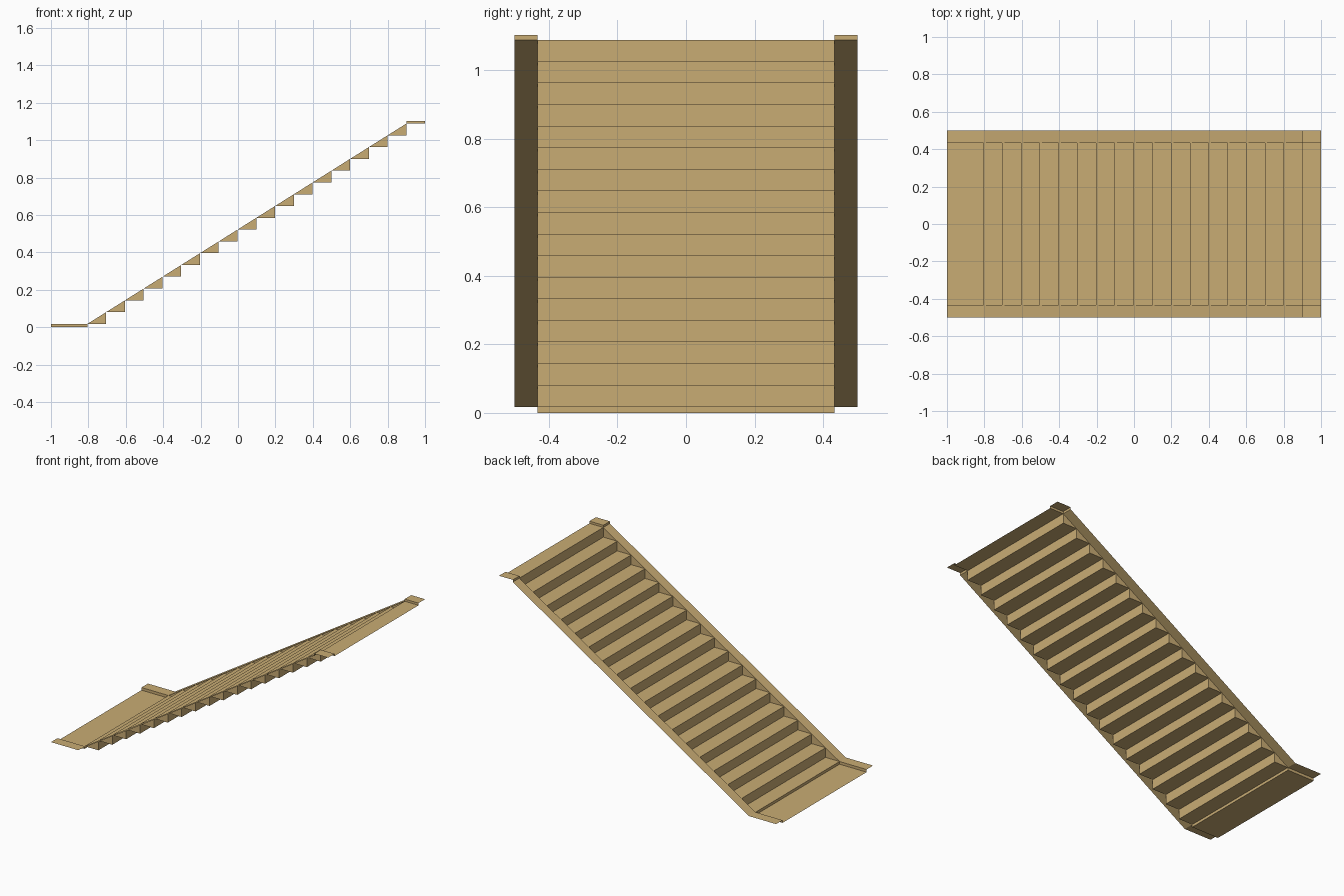
import bpy
import bmesh

cube = bpy.data.objects.get("Cube")
if cube:
    bpy.data.objects.remove(cube, do_unlink=True)

# Main dimensions
STEPS = 17
X0, X1, END = -0.805, 0.9, 1.0
LOW, HIGH, TOP = 0.0175, 1.0885, 1.103
INNER, OUTER = 0.433, 0.5
RUN = (X1 - X0) / STEPS
RISE = (HIGH - LOW) / STEPS

tan = bpy.data.materials.new("tan")
tan.use_nodes = True
colour = (0.584, 0.413, 0.175, 1)
tan.diffuse_color = colour
tan.node_tree.nodes["Principled BSDF"].inputs["Base Color"].default_value = colour


def build(name, faces):
    """Make a flat-shaded sheet object from a list of corner loops."""
    bm = bmesh.new()
    for corners in faces:
        bm.faces.new([bm.verts.new(c) for c in corners])
    bmesh.ops.remove_doubles(bm, verts=bm.verts, dist=0.0001)
    mesh = bpy.data.meshes.new(name)
    bm.to_mesh(mesh)
    bm.free()
    mesh.materials.append(tan)
    obj = bpy.data.objects.new(name, mesh)
    bpy.context.collection.objects.link(obj)


def sweep(profile, ya, yb):
    """Faces of an (x, z) profile drawn across the width, facing up."""
    return [[(xa, ya, za), (xb, ya, zb), (xb, yb, zb), (xa, yb, za)]
            for (xa, za), (xb, zb) in zip(profile, profile[1:])]


# Folded stair sheet: lower landing, treads and risers, upper landing
stair = [(-END, 0), (X0, 0), (X0, LOW)]
for i in range(STEPS):
    x, z = X0 + (i + 1) * RUN, LOW + i * RISE
    stair += [(x, z), (x, z + RISE)]
stair.append((END, HIGH))
build("stair_treads_and_risers", sweep(stair, -INNER, INNER))

# Side panels between the stair sheet and the edge strips
panels = [[(-END, 0), (X0, 0), (X0, LOW), (-END, LOW)],
          [(X1, HIGH), (END, HIGH), (END, TOP), (X1, TOP)]]
for i in range(STEPS):
    x, z = X0 + i * RUN, LOW + i * RISE
    panels.append([(x, z), (x + RUN, z), (x + RUN, z + RISE)])

# Sloped edge strips with flat ends
strip = [(-END, LOW), (X0, LOW), (X1, HIGH), (X1, TOP), (END, TOP)]

for side, s in (("left", 1), ("right", -1)):
    # Panels face the middle of the stair
    build(side + "_side_panels",
          [[(x, s * INNER, z) for x, z in p[::s]] for p in panels])
    ya, yb = sorted((s * INNER, s * OUTER))
    build(side + "_edge_strip", sweep(strip, ya, yb))
